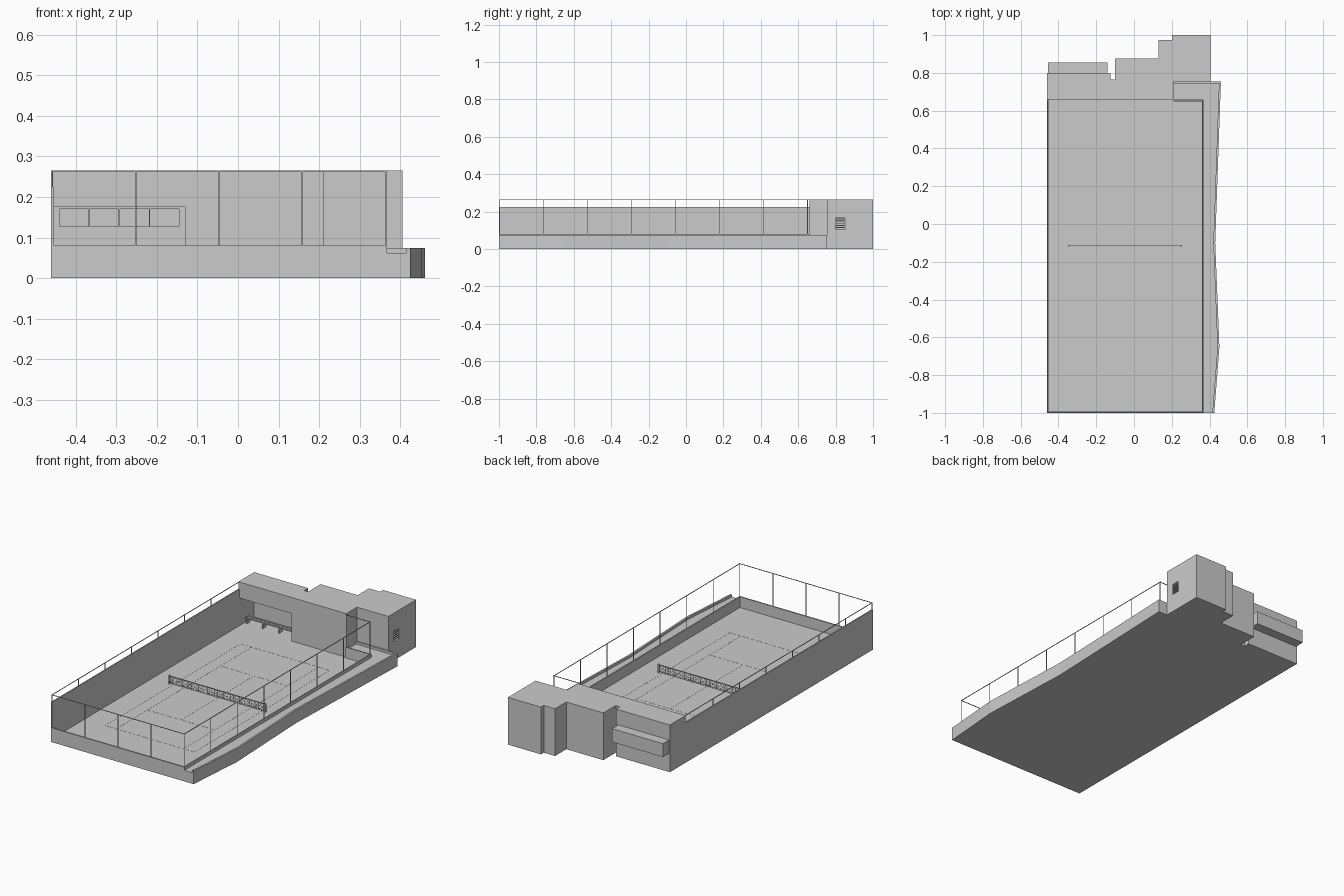
import bpy, bmesh
from mathutils import Vector

if "Cube" in bpy.data.objects:
    bpy.data.objects.remove(bpy.data.objects["Cube"])

FLOOR, WALL, TOP = 0.02, 0.08, 0.265


def finish(name, bm):
    bmesh.ops.recalc_face_normals(bm, faces=bm.faces)
    me = bpy.data.meshes.new(name)
    bm.to_mesh(me)
    bm.free()
    ob = bpy.data.objects.new(name, me)
    bpy.context.collection.objects.link(ob)
    return ob


def boxes(name, items):
    # each item is (x0, x1, y0, y1, z0, z1)
    bm = bmesh.new()
    for x0, x1, y0, y1, z0, z1 in items:
        vs = bmesh.ops.create_cube(bm, size=1)["verts"]
        for v in vs:
            v.co = Vector(((x0 + x1) / 2 + v.co.x * (x1 - x0),
                           (y0 + y1) / 2 + v.co.y * (y1 - y0),
                           (z0 + z1) / 2 + v.co.z * (z1 - z0)))
    return finish(name, bm)


def prism(name, pts, z0, z1):
    bm = bmesh.new()
    f = bm.faces.new([bm.verts.new((x, y, z0)) for x, y in pts])
    r = bmesh.ops.extrude_face_region(bm, geom=[f], use_keep_orig=True)
    for g in r["geom"]:
        if isinstance(g, bmesh.types.BMVert):
            g.co.z = z1
    return finish(name, bm)


def cut(ob, items, name):
    c = boxes(name, items)
    c.hide_render = True
    c.hide_viewport = True
    c.display_type = 'WIRE'
    m = ob.modifiers.new(name, 'BOOLEAN')
    m.operation = 'DIFFERENCE'
    m.solver = 'EXACT'
    m.object = c


# Court slab and enclosing walls
boxes("court_floor", [(-0.46, 0.367, -1, 0.66, 0, FLOOR)])
boxes("left_wall", [(-0.46, -0.453, -1, 0.66, 0, 0.225)])
boxes("low_walls", [(-0.453, 0.367, -1, -0.992, 0, WALL),
                    (0.36, 0.367, -0.992, 0.66, 0, WALL),
                    (0.21, 0.36, 0.653, 0.66, 0, WALL)])

# Side terrace with a raised rim along its bent outer edge
outer = [(0.425, -1), (0.452, -0.65), (0.43, -0.1), (0.46, 0.755)]
prism("terrace", [(0.367, -1)] + outer + [(0.21, 0.755), (0.21, 0.66), (0.367, 0.66)], 0, 0.062)
inner = [(x - 0.01, y) for x, y in outer[:-1]] + [(0.45, 0.745), (0.21, 0.745)]
prism("terrace_rim", outer + [(0.21, 0.755)] + inner[::-1], 0, 0.075)

# Clubhouse with stepped rear outline
building = prism("building", [
    (-0.46, 0.66), (0.21, 0.66), (0.21, 0.755), (0.405, 0.755), (0.405, 1), (0.2, 1),
    (0.2, 0.975), (0.13, 0.975), (0.13, 0.875), (-0.1, 0.875), (-0.1, 0.765),
    (-0.125, 0.765), (-0.125, 0.80), (-0.46, 0.80)], 0, TOP)
bay = boxes("rear_bay", [(-0.455, -0.14, 0.795, 0.855, 0.105, 0.18)])

# Recessed shelter, four bay windows, louvre opening
panes = [(-0.44 + i * 0.0745, -0.44 + i * 0.0745 + 0.0715, 0.77, 0.848, 0.127, 0.17)
         for i in range(4)]
cut(building, [(-0.453, -0.13, 0.6, 0.79, FLOOR, 0.175)], "shelter_cutter")
cut(building, panes, "window_cutter")
cut(bay, panes, "bay_cutter")
cut(building, [(0.39, 0.42, 0.80, 0.85, 0.105, 0.165)], "louvre_cutter")
boxes("louvre_slats", [(0.392, 0.404, 0.80, 0.85, z, z + 0.005)
                       for z in (0.113, 0.124, 0.135, 0.146, 0.157)])

# Slatted bench inside the shelter
bench = [(-0.445, -0.14, y, y + 0.007, 0.048, 0.053) for y in (0.70, 0.71, 0.72)]
bench += [(x, x + 0.006, 0.70, 0.727, FLOOR, 0.048) for x in (-0.44, -0.34, -0.24, -0.15)]
boxes("shelter_bench", bench)

# Fence posts and top rails
R = 0.0015


def post(x, y, z0):
    return (x - R, x + R, y - R, y + R, z0, TOP)


ys = [-0.996 + i * 0.2351 for i in range(8)]
xs = [-0.457 + i * 0.205 for i in range(5)]
fence = [post(-0.457, y, 0.225) for y in ys[:-1]]
fence += [post(0.364, y, WALL) for y in ys]
fence += [post(x, -0.996, WALL) for x in xs[1:-1]]
fence += [(-0.457 - R, -0.457 + R, -0.996, 0.66, TOP - 2 * R, TOP),
          (0.364 - R, 0.364 + R, -0.996, 0.655, TOP - 2 * R, TOP),
          (-0.457, 0.364, -0.996 - R, -0.996 + R, TOP - 2 * R, TOP),
          (0.21, 0.364, 0.65 - R, 0.65 + R, TOP - 2 * R, TOP)]
boxes("fence", fence)

# Painted court markings
CX, CY = -0.0475, -0.115
W = 0.002


def mark(x0, x1, y0, y1):
    return (CX + x0 - W, CX + x1 + W, CY + y0 - W, CY + y1 + W, FLOOR, FLOOR + 0.0006)


lines = [mark(x, x, -0.6, 0.6) for x in (-0.277, -0.208, 0.208, 0.277)]
lines += [mark(-0.277, 0.277, y, y) for y in (-0.6, 0.6)]
lines += [mark(-0.208, 0.208, y, y) for y in (-0.323, 0.323)]
lines.append(mark(0, 0, -0.323, 0.323))
boxes("court_lines", lines)

# Net: lattice, top band and posts
bm = bmesh.new()
bmesh.ops.create_grid(bm, x_segments=30, y_segments=2, size=0.5)
for v in bm.verts:
    v.co = Vector((CX + v.co.x * 0.594, CY, 0.043 + v.co.y * 0.04))
bmesh.ops.poke(bm, faces=bm.faces)
net = finish("net", bm)
m = net.modifiers.new("mesh", 'WIREFRAME')
m.thickness = 0.0015
boxes("net_frame", [(CX - 0.297, CX + 0.297, CY - 0.001, CY + 0.001, 0.061, 0.066)] +
      [(CX + s * 0.297 - 0.004, CX + s * 0.297 + 0.004, CY - 0.004, CY + 0.004, FLOOR, 0.068)
       for s in (-1, 1)])
